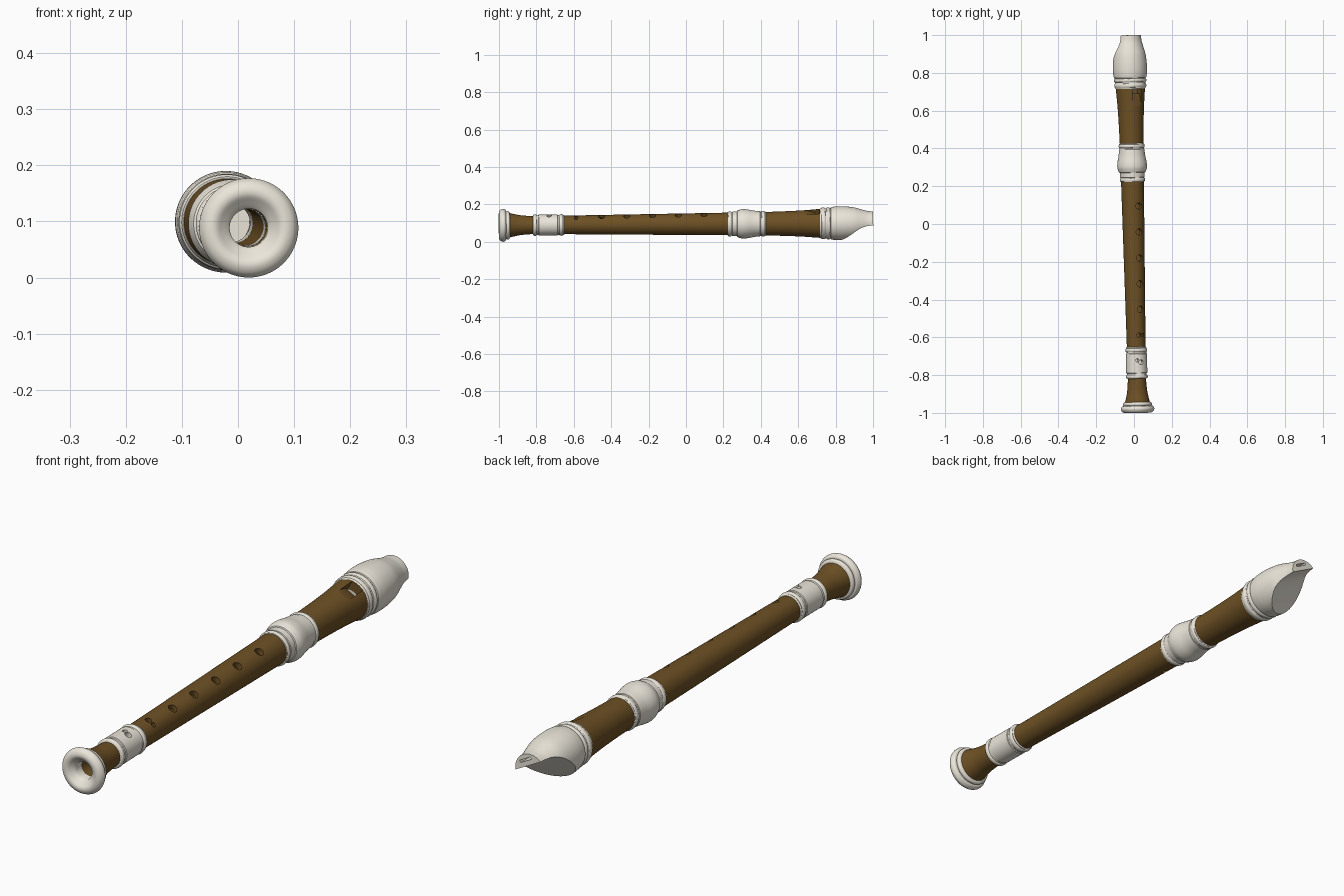
import bpy, bmesh, math
from mathutils import Matrix, Vector

if "Cube" in bpy.data.objects:
    bpy.data.objects.remove(bpy.data.objects["Cube"])

SEG = 72
# Slight yaw / pitch of the whole instrument, plus a roll about its own axis
AXIS = (Matrix.Translation((-0.003, 0, 0.0945)) @ Matrix.Rotation(0.0226, 4, 'Z')
        @ Matrix.Rotation(0.006, 4, 'X'))
ROLL = AXIS @ Matrix.Rotation(math.radians(28), 4, 'Y')


def material(name, col):
    m = bpy.data.materials.new(name)
    m.diffuse_color = (*col, 1)
    m.use_nodes = True
    m.node_tree.nodes["Principled BSDF"].inputs["Base Color"].default_value = m.diffuse_color
    return m


WOOD = material("wood", (0.155, 0.082, 0.018))
IVORY = material("ivory", (0.83, 0.79, 0.70))


def to_object(bm, name, mat=None):
    bmesh.ops.remove_doubles(bm, verts=bm.verts, dist=1e-6)
    bmesh.ops.recalc_face_normals(bm, faces=bm.faces)
    me = bpy.data.meshes.new(name)
    bm.to_mesh(me)
    bm.free()
    ob = bpy.data.objects.new(name, me)
    bpy.context.collection.objects.link(ob)
    if mat:
        me.materials.append(mat)
    return ob


def spline(pts, n=6):
    # Catmull-Rom through (y, r) points
    p = [Vector(q) for q in pts]
    p = [2 * p[0] - p[1]] + p + [2 * p[-1] - p[-2]]
    out = []
    for i in range(1, len(p) - 2):
        a, b, c, d = p[i - 1:i + 3]
        for k in range(n):
            t = k / n
            out.append(tuple(0.5 * (2 * b + (c - a) * t + (2 * a - 5 * b + 4 * c - d) * t * t
                                    + (3 * b - a - 3 * c + d) * t ** 3)))
    return out + [tuple(pts[-1])]


def bead(y, r, half, h):
    # rounded ring standing h proud of radius r
    return [(y - half * math.cos(math.pi * k / 8), r + h * math.sin(math.pi * k / 8))
            for k in range(9)]


def turned(name, prof, mat, bore=None):
    # lathe a profile round y; bore closes it as a tube
    if bore:
        prof = prof + [(prof[-1][0], bore), (prof[0][0], bore)]
    n = len(prof)
    bm = bmesh.new()
    rings = [[bm.verts.new((r * math.cos(a), y, r * math.sin(a)))
              for a in (2 * math.pi * k / SEG for k in range(SEG))] for y, r in prof]
    for i in range(n if bore else n - 1):
        for k in range(SEG):
            a, b = rings[i], rings[(i + 1) % n]
            j = (k + 1) % SEG
            bm.faces.new((a[k], a[j], b[j], b[k]))
    return to_object(bm, name, mat)


def prism(prof, w):
    # cutter: (y, z) outline extruded across x
    bm = bmesh.new()
    f = bm.faces.new([bm.verts.new((-w, y, z)) for y, z in prof])
    ext = bmesh.ops.extrude_face_region(bm, geom=[f])
    bmesh.ops.translate(bm, vec=(2 * w, 0, 0),
                        verts=[v for v in ext['geom'] if isinstance(v, bmesh.types.BMVert)])
    return to_object(bm, "cutter")


def drill(x, y, r, down=False):
    bm = bmesh.new()
    bmesh.ops.create_cone(bm, cap_ends=True, segments=24, radius1=r, radius2=r, depth=0.1,
                          matrix=Matrix.Translation((x, y, -0.06 if down else 0.06)))
    return to_object(bm, "cutter")


def cut(ob, cutter):
    cutter.hide_render = True
    m = ob.modifiers.new("cut", 'BOOLEAN')
    m.operation, m.solver, m.object = 'DIFFERENCE', 'EXACT', cutter
    bpy.context.view_layer.objects.active = ob
    bpy.ops.object.modifier_apply(modifier=m.name)
    bpy.data.objects.remove(cutter)


# Foot: flared rim, wooden bell and ivory socket
rim = turned("foot_rim", spline([(-0.978, 0.034), (-0.982, 0.037), (-0.99, 0.046), (-0.999, 0.058),
                                 (-1.0, 0.07), (-0.993, 0.082), (-0.979, 0.0885), (-0.966, 0.083),
                                 (-0.963, 0.077)])
             + bead(-0.954, 0.070, 0.009, 0.007) + [(-0.943, 0.066)], IVORY, 0.034)
bell = turned("foot_bell", spline([(-0.945, 0.066), (-0.92, 0.060), (-0.88, 0.0525),
                                   (-0.81, 0.047)]), WOOD, 0.034)
socket = turned("foot_socket", [(-0.82, 0.045), (-0.818, 0.051)] + bead(-0.808, 0.053, 0.009, 0.005)
                + [(-0.797, 0.0525), (-0.79, 0.0525), (-0.788, 0.056), (-0.688, 0.056),
                   (-0.686, 0.053), (-0.68, 0.053)] + bead(-0.668, 0.053, 0.010, 0.005)
                + [(-0.655, 0.054), (-0.65, 0.050)], IVORY, 0.033)
cut(socket, drill(-0.022, -0.722, 0.009))
cut(socket, drill(-0.002, -0.732, 0.013))

# Middle body with finger holes
body = turned("body_tube", [(-0.655, 0.0495), (0.23, 0.0605)], WOOD, 0.035)
for y in (0.095, -0.042, -0.18, -0.317, -0.452):
    cut(body, drill(0.003, y, 0.017))
for x, r in ((-0.010, 0.012), (0.014, 0.009)):
    cut(body, drill(x, -0.588, r))
cut(body, drill(0, 0.15, 0.014, down=True))

# Ivory ferrule between body and head
ferrule = turned("middle_ferrule", [(0.222, 0.058), (0.223, 0.063)] + bead(0.234, 0.063, 0.009, 0.004)
                 + [(0.245, 0.062), (0.247, 0.065), (0.272, 0.066), (0.274, 0.070)]
                 + spline([(0.280, 0.073), (0.300, 0.0785), (0.325, 0.0775), (0.36, 0.071),
                           (0.395, 0.067)])
                 + [(0.397, 0.065), (0.403, 0.065)] + bead(0.413, 0.065, 0.009, 0.004)
                 + [(0.424, 0.066), (0.428, 0.062)], IVORY, 0.034)

# Wooden head tube with the sounding window
head = turned("head_tube", spline([(0.42, 0.0625), (0.52, 0.0655), (0.62, 0.070), (0.725, 0.078)]),
              WOOD, 0.040)
cut(head, prism([(0.615, 0.075), (0.69, 0.050), (0.69, 0.015), (0.715, 0.015), (0.715, 0.1),
                 (0.615, 0.1)], 0.026))

# Ivory mouthpiece, carved into a beak, with a windway slot
mouth = turned("mouthpiece", [(0.716, 0), (0.716, 0.078), (0.722, 0.081)]
               + bead(0.734, 0.081, 0.010, 0.004)
               + [(0.746, 0.080), (0.750, 0.080)] + bead(0.761, 0.081, 0.009, 0.005)
               + [(0.772, 0.081), (0.774, 0.085)]
               + spline([(0.785, 0.088), (0.815, 0.0905), (0.855, 0.0895), (0.90, 0.084),
                         (0.94, 0.073), (0.97, 0.065), (1.0, 0.062)]) + [(1.0, 0)], IVORY)
cut(mouth, prism(spline([(0.805, -0.098), (0.835, -0.068), (0.87, -0.036), (0.91, -0.004),
                         (0.95, 0.013), (1.02, 0.019)]) + [(1.02, -0.12), (0.805, -0.12)], 0.13))
cut(mouth, prism([(0.90, 0.036), (1.02, 0.036), (1.02, 0.045), (0.90, 0.045)], 0.026))

# Place everything along the tilted axis; smooth with sharp edges kept
for ob in (rim, bell, socket, body, ferrule, head, mouth):
    ob.data.transform(ROLL)
    bpy.ops.object.select_all(action='DESELECT')
    ob.select_set(True)
    bpy.context.view_layer.objects.active = ob
    bpy.ops.object.shade_smooth_by_angle(angle=math.radians(35))
